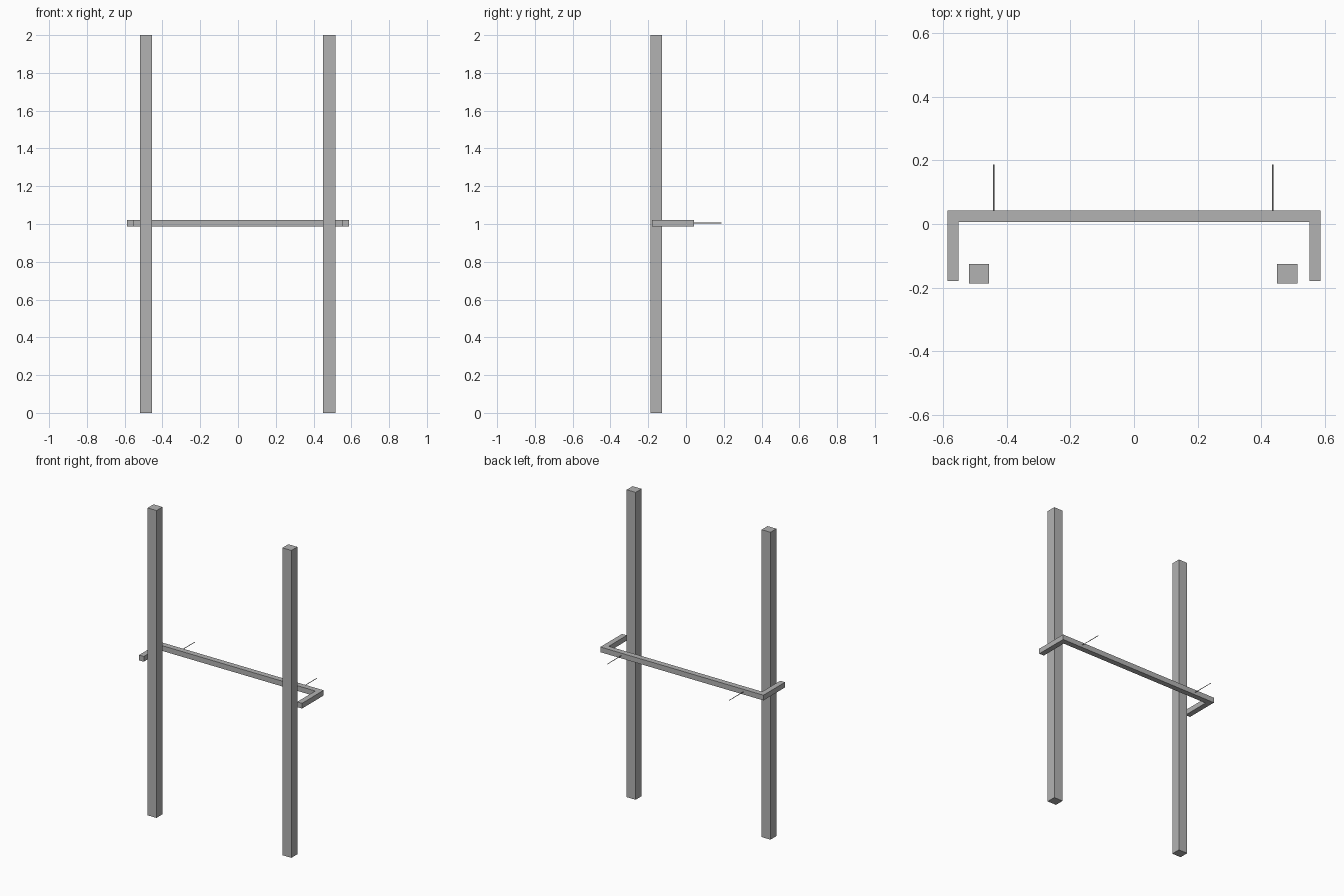
import bpy
import bmesh
import math
from mathutils import Matrix

if "Cube" in bpy.data.objects:
    bpy.data.objects.remove(bpy.data.objects["Cube"], do_unlink=True)

# Single grey finish
grey = bpy.data.materials.new("plain_grey")
grey.use_nodes = True
grey.diffuse_color = (0.45, 0.45, 0.45, 1)
grey.node_tree.nodes["Principled BSDF"].inputs["Base Color"].default_value = grey.diffuse_color


def add_object(name, bm):
    mesh = bpy.data.meshes.new(name)
    bmesh.ops.recalc_face_normals(bm, faces=bm.faces)
    bm.to_mesh(mesh)
    bm.free()
    mesh.materials.append(grey)
    obj = bpy.data.objects.new(name, mesh)
    bpy.context.collection.objects.link(obj)
    return obj


def extruded(name, outline, bottom, top):
    """Extrude a flat outline (x, y) from bottom to top."""
    bm = bmesh.new()
    face = bm.faces.new([bm.verts.new((x, y, bottom)) for x, y in outline])
    result = bmesh.ops.extrude_face_region(bm, geom=[face])
    verts = [v for v in result["geom"] if isinstance(v, bmesh.types.BMVert)]
    bmesh.ops.translate(bm, verts=verts, vec=(0, 0, top - bottom))
    return add_object(name, bm)


# Upright square posts
for name, x in (("right_post", -0.488), ("left_post", 0.483)):
    w, front, back = 0.032, -0.187, -0.126
    extruded(name, [(x - w, front), (x + w, front), (x + w, back), (x - w, back)], 0, 2)

# Crossbar with two forward arms, as one U-shaped piece
outer, inner, tip = 0.587, 0.552, -0.18
half = [(inner, 0.006), (inner, tip), (outer, tip), (outer, 0.042)]
outline = half + [(-x, y) for x, y in reversed(half)]
extruded("crossbar", outline, 0.988, 1.022)

# Thin pins projecting behind the crossbar
for name, x in (("right_pin", -0.442), ("left_pin", 0.437)):
    bm = bmesh.new()
    start, end = 0.03, 0.187
    place = Matrix.Translation((x, (start + end) / 2, 1.005)) @ Matrix.Rotation(math.pi / 2, 4, "X")
    bmesh.ops.create_cone(bm, cap_ends=True, segments=8, radius1=0.002, radius2=0.002,
                          depth=end - start, matrix=place)
    add_object(name, bm)
